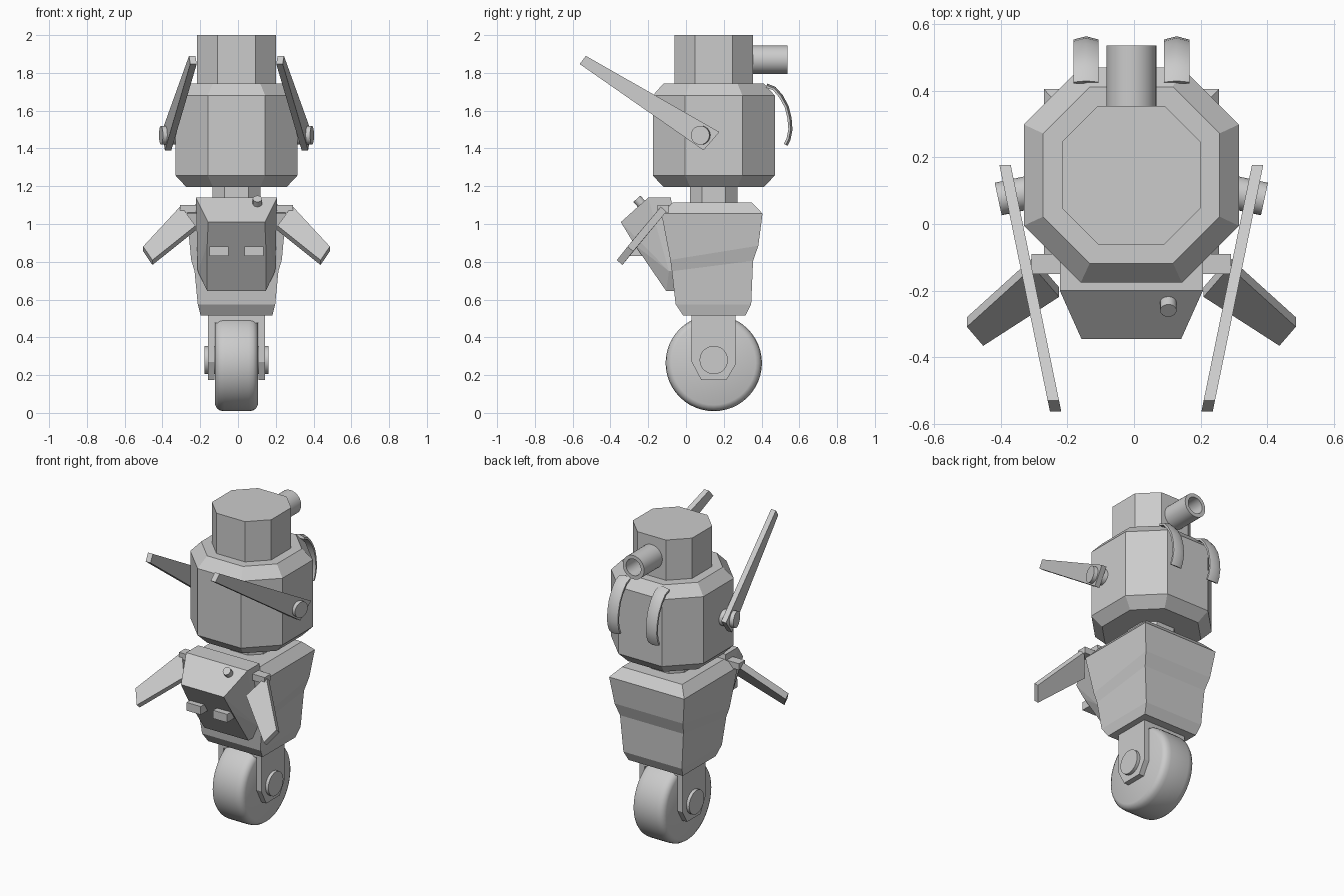
import bpy, bmesh, math
from mathutils import Vector

if "Cube" in bpy.data.objects:
    bpy.data.objects.remove(bpy.data.objects["Cube"])

CX, CY = -0.008, 0.147   # main axis of the robot


def finish(name, bm, smooth=False):
    bmesh.ops.recalc_face_normals(bm, faces=bm.faces[:])
    me = bpy.data.meshes.new(name)
    bm.to_mesh(me)
    bm.free()
    ob = bpy.data.objects.new(name, me)
    bpy.context.collection.objects.link(ob)
    if smooth:
        bpy.ops.object.select_all(action='DESELECT')
        ob.select_set(True)
        bpy.context.view_layer.objects.active = ob
        bpy.ops.object.shade_smooth_by_angle(angle=math.radians(35))
    return ob


def loft(name, rings, smooth=False, closed=False):
    """Skin a list of equal-length rings; cap the ends unless closed."""
    bm = bmesh.new()
    vs = [[bm.verts.new(p) for p in r] for r in rings]
    n = len(rings[0])
    for a, b in zip(vs, vs[1:] + (vs[:1] if closed else [])):
        for i in range(n):
            j = (i + 1) % n
            bm.faces.new((a[i], a[j], b[j], b[i]))
    if not closed:
        bm.faces.new(vs[0])
        bm.faces.new(vs[-1])
    return finish(name, bm, smooth)


def hull(name, pts):
    bm = bmesh.new()
    for p in pts:
        bm.verts.new(p)
    bmesh.ops.convex_hull(bm, input=bm.verts[:])
    bmesh.ops.dissolve_limit(bm, angle_limit=math.radians(3), verts=bm.verts[:], edges=bm.edges[:])
    return finish(name, bm)


def turned(name, centre, axis, profile, n=32, closed=False):
    """Revolve (distance along axis, radius) points about an axis."""
    q = Vector((0, 0, 1)).rotation_difference(Vector(axis))
    c = Vector(centre)
    rings = [[c + q @ Vector((r * math.cos(2 * math.pi * i / n), r * math.sin(2 * math.pi * i / n), h))
              for i in range(n)] for h, r in profile]
    return loft(name, rings, True, closed)


def octagon(h, c, z):
    base = [(h, -c), (h, c), (c, h), (-c, h), (-h, c), (-h, -c), (-c, -h), (c, -h)]
    return [(CX + x, CY + y, z) for x, y in base]


def box(name, x0, x1, y0, y1, z0, z1):
    return hull(name, [(x, y, z) for x in (x0, x1) for y in (y0, y1) for z in (z0, z1)])


# head, upper body and neck
loft("head", [octagon(0.208, 0.1, 1.74), octagon(0.208, 0.1, 2.0)])
loft("upper_body", [octagon(0.265, 0.125, 1.195), octagon(0.323, 0.152, 1.257),
                    octagon(0.323, 0.152, 1.68), octagon(0.265, 0.125, 1.745)])
loft("neck", [octagon(0.126, 0.063, 1.1), octagon(0.126, 0.063, 1.2)])

# lower torso: half width, front (y, z), back (y, z)
sections = [(0.19, -0.015, 0.515, 0.315, 0.515), (0.205, -0.055, 0.575, 0.345, 0.575),
            (0.222, -0.075, 0.75, 0.355, 0.805), (0.24, -0.083, 0.81, 0.383, 0.885),
            (0.263, -0.13, 1.055, 0.405, 1.055), (0.21, -0.07, 1.113, 0.35, 1.113)]
loft("lower_torso", [[(CX - w, y0, z0), (CX + w, y0, z0), (CX + w, y1, z1), (CX - w, y1, z1)]
                     for w, y0, z0, y1, z1 in sections])

# chest block with button and tabs
chest = [(0.215, -0.2, 1.14), (0.215, -0.08, 1.14), (0.15, -0.345, 1.01), (0.155, -0.272, 0.89),
         (0.155, -0.105, 0.645), (0.155, -0.03, 0.645), (0.205, -0.09, 0.75), (0.205, -0.03, 0.75)]
hull("chest_block", [(CX + s * x, y, z) for x, y, z in chest for s in (-1, 1)])
turned("chest_button", (0.103, -0.23, 1.1), (0, -0.67, 0.745), [(0, 0.025), (0.045, 0.025)], 16)

# wheel, axle and fork
half = [(0.0, 0.255), (0.065, 0.255), (0.088, 0.251), (0.104, 0.24), (0.113, 0.222)]
turned("wheel", (CX, CY, 0.264), (1, 0, 0), [(-h, r) for h, r in half[:0:-1]] + half[1:], 48)
turned("axle", (CX, CY, 0.28), (1, 0, 0), [(-0.17, 0.075), (0.17, 0.075)])
box("fork_bridge", CX - 0.15, CX + 0.15, 0.03, 0.262, 0.475, 0.53)

# exhaust tube on the back of the head
turned("exhaust_tube", (CX, 0.33, 1.87), (0, 1, 0),
       [(0, 0.075), (0.207, 0.075), (0.207, 0.052), (0.05, 0.052), (0.05, 0.001), (0, 0.001)], 32, True)

# mirrored parts
fork = [(0.03, 0.53), (0.03, 0.27), (0.08, 0.175), (0.215, 0.175), (0.262, 0.255), (0.262, 0.53)]
blade = [(-0.563, 1.847), (-0.53, 1.89), (0.177, 1.487), (0.093, 1.39)]
arm = [(0.295, -0.10, 1.07), (0.217, -0.19, 0.965), (0.445, -0.337, 0.783), (0.494, -0.28, 0.855)]
fin = [(0.425, 1.73), (0.465, 1.715), (0.50, 1.675), (0.53, 1.62), (0.545, 1.56),
       (0.55, 1.50), (0.54, 1.45), (0.525, 1.42)]
for s, side in ((-1, "left"), (1, "right")):
    loft(side + "_fork_plate", [[(CX + s * x, y, z) for y, z in fork] for x in (0.116, 0.15)])

    # side blade leaning inward towards its tip, with pivot
    loft(side + "_blade", [[(CX + s * (0.343 + 0.205 * y + t), y, z) for y, z in blade]
                           for t in (-0.017, 0.017)])
    turned(side + "_blade_pivot", (CX + s * 0.40, 0.075, 1.47), (-s * 0.978, 0.21, 0),
           [(0, 0.05), (0.11, 0.05)], 24)

    # shoulder bar and flat arm
    box(side + "_shoulder", CX + s * 0.19, CX + s * 0.3, -0.15, -0.09, 1.06, 1.1)
    hull(side + "_arm", [(CX + s * x, y - o * 0.029, z + o * 0.026)
                         for x, y, z in arm for o in (0, 1)])

    box(side + "_chest_tab", CX + s * 0.043, CX + s * 0.142, -0.3, -0.19, 0.83, 0.882)

    # curved strip on the back, with a shallow ridge
    fx, rings = CX + s * 0.136, []
    for i, (y, z) in enumerate(fin):
        a, b = fin[max(i - 1, 0)], fin[min(i + 1, len(fin) - 1)]
        t = Vector((b[0] - a[0], b[1] - a[1])).normalized()
        ny, nz = -t.y, t.x
        rings.append([(fx + dx, y + ny * o, z + nz * o) for dx, o in
                      ((-0.038, -0.008), (0.038, -0.008), (0.038, 0.004), (0, 0.014), (-0.038, 0.004))])
    loft(side + "_back_strip", rings, True)
